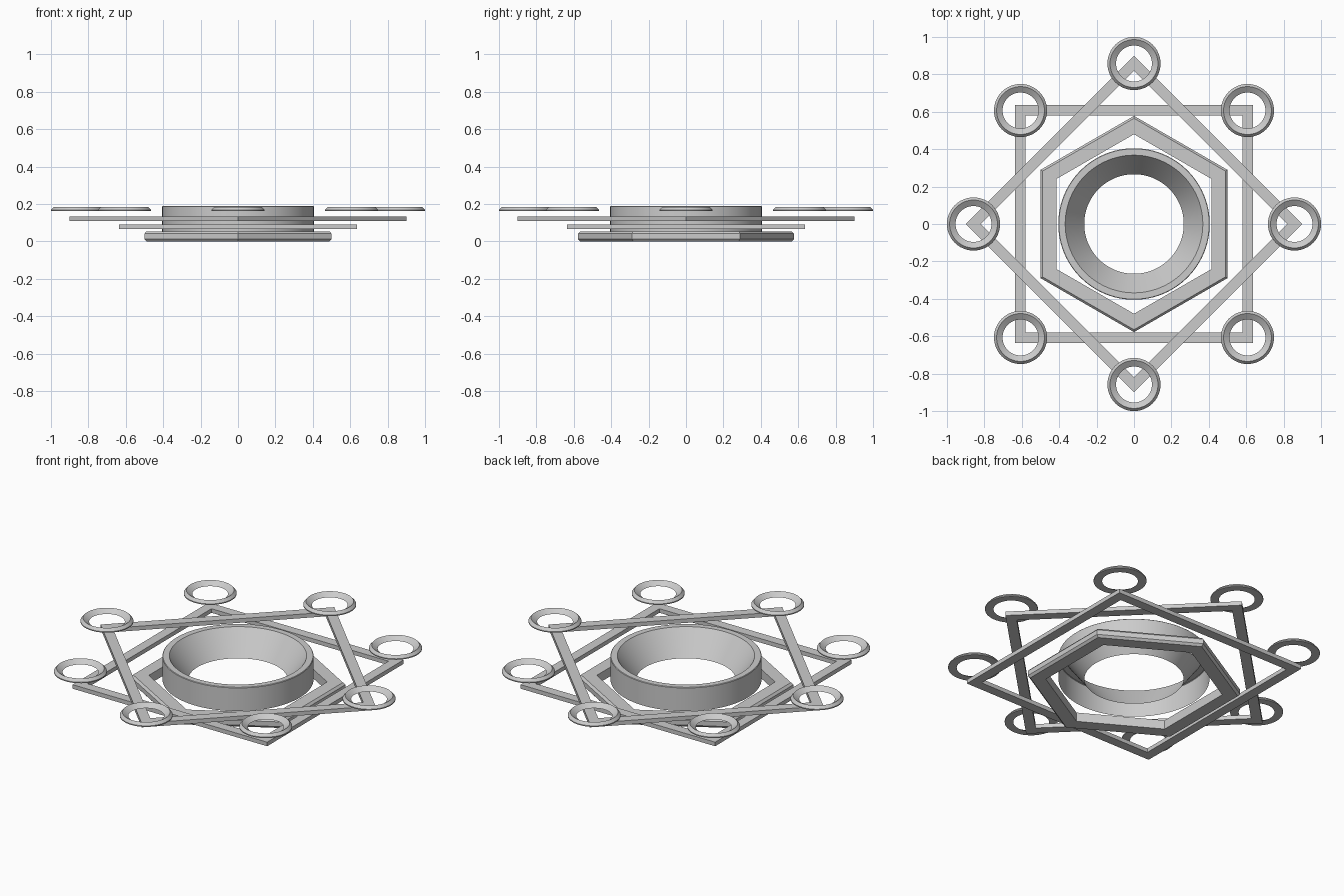
import bpy, bmesh
from math import pi, cos, sin

if "Cube" in bpy.data.objects:
    bpy.data.objects.remove(bpy.data.objects["Cube"])


def lathe(name, profile, sides, start=0.0, loc=(0, 0, 0), closed=True, smooth=False):
    """Spin a (radius, z) profile around z with the given number of sides."""
    bm = bmesh.new()
    rings = []
    for i in range(sides):
        a = start + 2 * pi * i / sides
        rings.append([bm.verts.new((r * cos(a), r * sin(a), z)) for r, z in profile])
    n = len(profile)
    for i in range(sides):
        p, q = rings[i], rings[(i + 1) % sides]
        for j in range(n if closed else n - 1):
            k = (j + 1) % n
            bm.faces.new((p[j], q[j], q[k], p[k]))
    bmesh.ops.recalc_face_normals(bm, faces=bm.faces)
    mesh = bpy.data.meshes.new(name)
    bm.to_mesh(mesh)
    bm.free()
    ob = bpy.data.objects.new(name, mesh)
    ob.location = loc
    bpy.context.collection.objects.link(ob)
    if smooth:
        bpy.ops.object.select_all(action='DESELECT')
        bpy.context.view_layer.objects.active = ob
        ob.select_set(True)
        bpy.ops.object.shade_smooth_by_angle(angle=pi / 6)
    return ob


# hexagonal base frame with chamfered outer edges
hex_profile = [(0.48, 0.0), (0.565, 0.0), (0.578, 0.013),
               (0.578, 0.041), (0.565, 0.054), (0.48, 0.054)]
lathe("hexagon_frame", hex_profile, 6, pi / 2)

# two thin square frames, one turned by 45 degrees
for name, z, turn in (("lower_square_frame", 0.067, pi / 4),
                      ("upper_square_frame", 0.109, 0.0)):
    lathe(name, [(0.82, z), (0.9, z), (0.9, z + 0.024), (0.82, z + 0.024)], 4, turn)

# central collar: straight outside, funnel inside, open underneath
lathe("central_collar", [(0.405, 0.05), (0.405, 0.187), (0.402, 0.19),
                         (0.368, 0.19), (0.266, 0.05)],
      96, closed=False, smooth=True)

# small dished rings above the eight square corners
ring_profile = [(0.142, 0.162), (0.142, 0.168), (0.128, 0.184), (0.096, 0.162)]
for i in range(8):
    a = i * pi / 4
    lathe(f"corner_ring_{i + 1}", ring_profile, 48,
          loc=(0.858 * cos(a), 0.858 * sin(a), 0), smooth=True)
